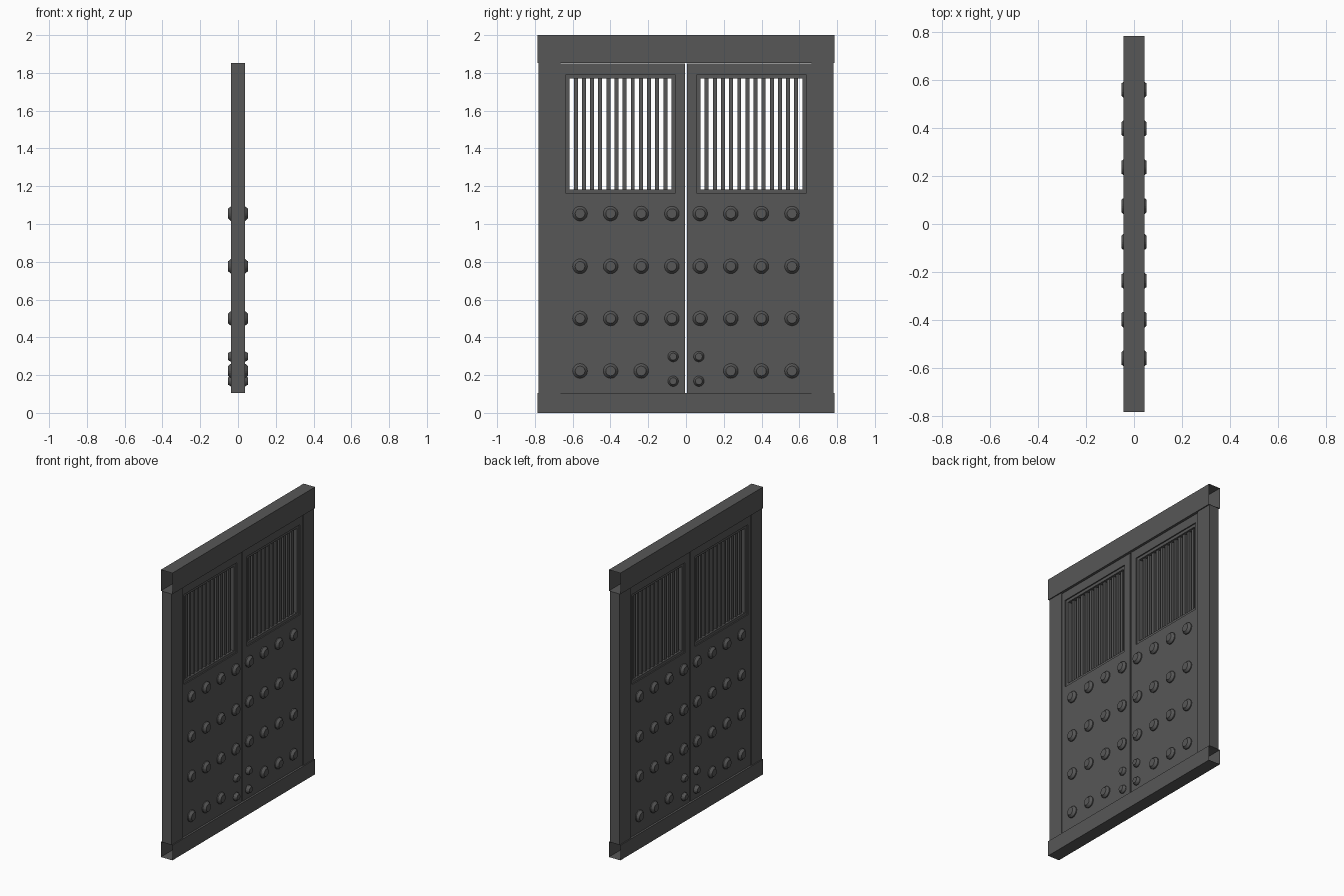
import bpy, bmesh, math
from mathutils import Matrix

cube = bpy.data.objects.get("Cube")
if cube:
    bpy.data.objects.remove(cube, do_unlink=True)

GREY = (0.095, 0.095, 0.095, 1)
iron = bpy.data.materials.new("dark grey")
iron.use_nodes = True
iron.diffuse_color = GREY
iron.node_tree.nodes["Principled BSDF"].inputs["Base Color"].default_value = GREY


def finish(name, bm, fix=True):
    if fix:
        bmesh.ops.recalc_face_normals(bm, faces=bm.faces)
    mesh = bpy.data.meshes.new(name)
    bm.to_mesh(mesh)
    bm.free()
    mesh.materials.append(iron)
    ob = bpy.data.objects.new(name, mesh)
    bpy.context.collection.objects.link(ob)
    return ob


def add_box(bm, half, y0, y1, z0, z1):
    m = Matrix.Translation((0, (y0 + y1) / 2, (z0 + z1) / 2))
    m = m @ Matrix.Diagonal((2 * half, y1 - y0, z1 - z0, 1))
    return bmesh.ops.create_cube(bm, size=1, matrix=m)["verts"]


def rect(bm, x, r):
    y0, y1, z0, z1 = r
    return [bm.verts.new((x, y, z)) for y, z in ((y0, z0), (y1, z0), (y1, z1), (y0, z1))]


def slab_with_hole(name, half, outer, inner):
    """Flat slab in the YZ plane with a rectangular opening."""
    bm = bmesh.new()
    loops = [rect(bm, half, outer), rect(bm, half, inner),
             rect(bm, -half, inner), rect(bm, -half, outer)]
    for k in range(4):
        a, b = loops[k], loops[(k + 1) % 4]
        for i in range(4):
            j = (i + 1) % 4
            bm.faces.new((a[i], a[j], b[j], b[i]))
    return finish(name, bm)


def add_stud(bm, side, y, z, r):
    """Chamfered round stud standing out of one face of a door."""
    for r1, r2, x0, x1 in ((r, r, 0.028, 0.037), (r, r * 0.66, 0.037, 0.053)):
        m = Matrix.Translation((side * (x0 + x1) / 2, y, z))
        m = m @ Matrix.Rotation(side * math.pi / 2, 4, 'Y')
        bmesh.ops.create_cone(bm, cap_ends=(r2 < r1), segments=20, radius1=r1,
                              radius2=r2, depth=x1 - x0, matrix=m)
    bmesh.ops.remove_doubles(bm, verts=bm.verts, dist=0.0002)


# Hollow beams, open at both ends
for name, z0, z1 in (("top_beam", 1.853, 2.0), ("bottom_beam", 0.0, 0.105)):
    bm = bmesh.new()
    add_box(bm, 0.044, -0.785, 0.785, z0, z1)
    ends = [f for f in bm.faces if abs(f.normal.y) > 0.9]
    bmesh.ops.delete(bm, geom=ends, context='FACES_ONLY')
    finish(name, bm, fix=False)

BARS = 12
STUD_Y = (0.075, 0.237, 0.399, 0.561)
STUD_Z = (0.222, 0.5, 0.776, 1.055)

for s, side in ((-1, "right"), (1, "left")):
    def span(a, b):
        return tuple(sorted((s * a, s * b)))

    # Side post
    bm = bmesh.new()
    add_box(bm, 0.037, *span(0.665, 0.782), 0.105, 1.853)
    finish(side + "_post", bm)

    # Door leaf and its recessed window frame
    opening = (*span(0.055, 0.638), 1.163, 1.79)
    pane = (*span(0.077, 0.616), 1.183, 1.77)
    slab_with_hole(side + "_door", 0.03, (*span(0.005, 0.665), 0.105, 1.85), opening)
    slab_with_hole(side + "_window_frame", 0.022, opening, pane)

    # Window bars
    bm = bmesh.new()
    pitch = (0.616 - 0.077 + 0.021) / (BARS + 1)
    for i in range(BARS):
        y = 0.077 - 0.0105 + pitch * (i + 1)
        add_box(bm, 0.0105, *span(y - 0.0105, y + 0.0105), 1.183, 1.77)
    finish(side + "_window_bars", bm)

    # Studs on both faces, small ones at the lower inner corner
    bm = bmesh.new()
    for face in (-1, 1):
        for z in STUD_Z:
            for y in STUD_Y:
                if (y, z) != (STUD_Y[0], STUD_Z[0]):
                    add_stud(bm, face, s * y, z, 0.039)
        for z in (0.168, 0.298):
            add_stud(bm, face, s * 0.068, z, 0.028)
    finish(side + "_door_studs", bm)
